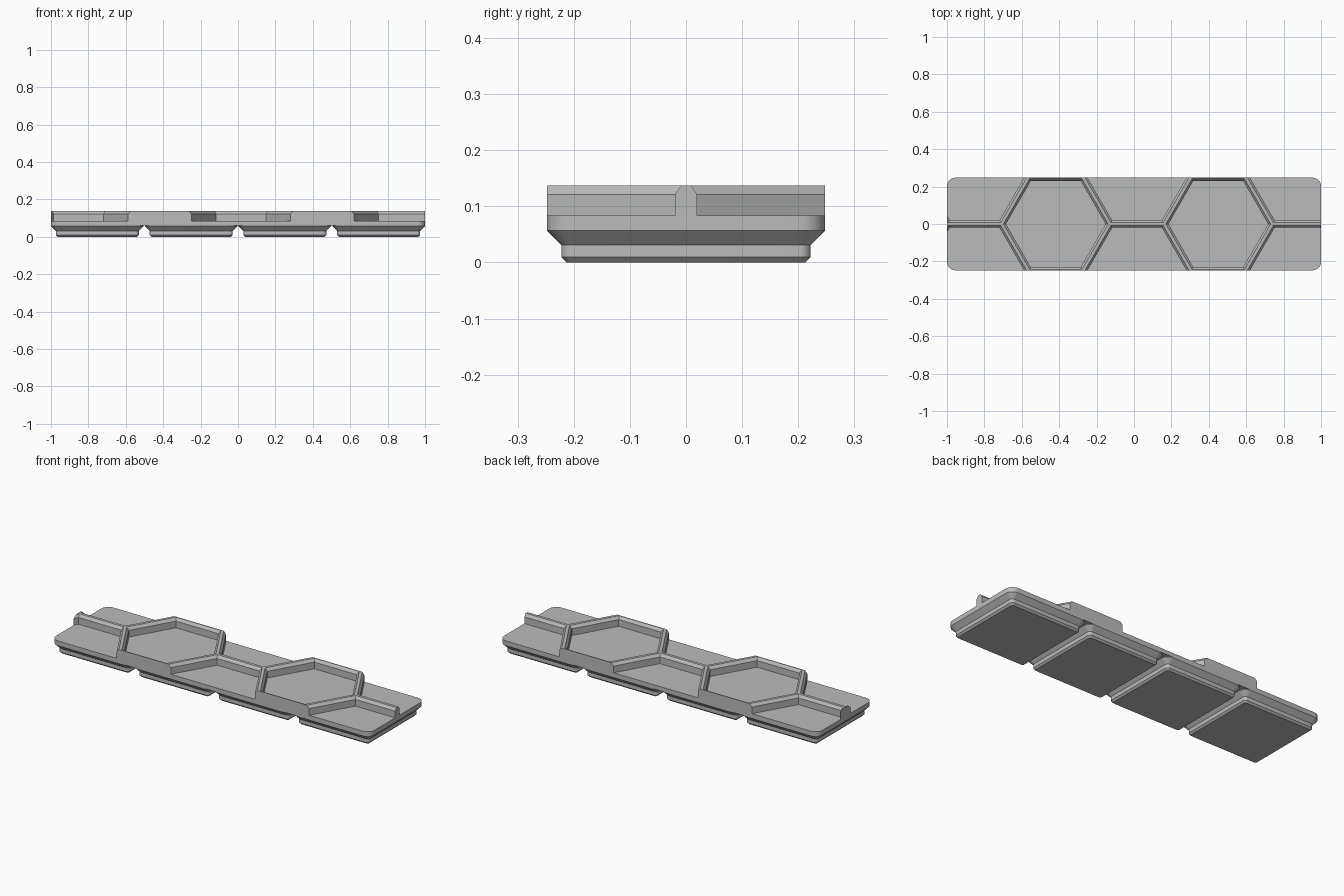
import bpy
import bmesh
import math

default_cube = bpy.data.objects.get("Cube")
if default_cube:
    bpy.data.objects.remove(default_cube, do_unlink=True)

# Single material
grey = bpy.data.materials.new("plain_grey")
grey.use_nodes = True
colour = (0.5, 0.5, 0.5, 1.0)
grey.diffuse_color = colour
grey.node_tree.nodes["Principled BSDF"].inputs["Base Color"].default_value = colour

# Main dimensions
CELL = 0.5015
HALF = 0.2478
RADIUS = 0.0448
FOOT_TOP, FLOOR, RIM = 0.0597, 0.0836, 0.1373
CHAMFER = 0.1215
HEX = 0.2895
RIDGE_HALF, CREST_HALF = 0.02, 0.008


def rounded_rect(hx, hy, r, steps=8):
    points = []
    for i, (sx, sy) in enumerate([(1, 1), (-1, 1), (-1, -1), (1, -1)]):
        for k in range(steps + 1):
            a = math.pi / 2 * (i + k / steps)
            points.append((sx * (hx - r) + r * math.cos(a),
                           sy * (hy - r) + r * math.sin(a)))
    return points


def hexagon(r):
    return [(r * math.cos(i * math.pi / 3), r * math.sin(i * math.pi / 3))
            for i in range(6)]


def loft(bm, sections, cx=0, cy=0):
    """Closed solid through a stack of (outline, z) sections."""
    rings = [[bm.verts.new((x + cx, y + cy, z)) for x, y in outline]
             for outline, z in sections]
    n = len(rings[0])
    for low, high in zip(rings, rings[1:]):
        for i in range(n):
            j = (i + 1) % n
            bm.faces.new((low[i], low[j], high[j], high[i]))
    bm.faces.new(rings[0][::-1])
    bm.faces.new(rings[-1])


def make_object(name, bm):
    bmesh.ops.recalc_face_normals(bm, faces=bm.faces)
    mesh = bpy.data.meshes.new(name)
    bm.to_mesh(mesh)
    bm.free()
    mesh.materials.append(grey)
    obj = bpy.data.objects.new(name, mesh)
    bpy.context.collection.objects.link(obj)
    return obj


def select_only(obj):
    bpy.ops.object.select_all(action='DESELECT')
    obj.select_set(True)
    bpy.context.view_layer.objects.active = obj


# Top plate, before the pockets are cut
bm = bmesh.new()
outline = rounded_rect(1.0, HALF, RADIUS)
loft(bm, [(outline, FOOT_TOP), (outline, RIM)])
plate = make_object("honeycomb_plate", bm)

# Hexagonal pockets with chamfered mouths leave the ridges standing
wall = hexagon(HEX - RIDGE_HALF / math.cos(math.pi / 6))
mouth = hexagon(HEX - CREST_HALF / math.cos(math.pi / 6))
bm = bmesh.new()
row = HEX * math.sqrt(3) / 2
for column in range(-1, 4):
    x = -0.418 + 1.5 * HEX * column
    for y in ([0] if column % 2 == 0 else [-row, row]):
        loft(bm, [(wall, FLOOR), (wall, CHAMFER), (mouth, RIM), (mouth, RIM + 0.02)], x, y)
cutter = make_object("pocket_cutter", bm)
cutter.hide_render = True

cut = plate.modifiers.new("pockets", 'BOOLEAN')
cut.operation = 'DIFFERENCE'
cut.solver = 'EXACT'
cut.object = cutter
select_only(plate)
bpy.ops.object.modifier_apply(modifier=cut.name)
bpy.data.objects.remove(cutter, do_unlink=True)
bpy.ops.object.shade_smooth_by_angle(angle=math.radians(30))

# Four stepped feet: (inset from the cell edge, height)
profile = [(0.0353, 0), (0.0257, 0.0095), (0.0257, 0.031), (0, 0.0567), (0, FOOT_TOP)]
for i in range(4):
    bm = bmesh.new()
    sections = [(rounded_rect(HALF - d, HALF - d, RADIUS - d), z) for d, z in profile]
    loft(bm, sections, (i - 1.5) * CELL)
    foot = make_object(f"foot_{i + 1}", bm)
    select_only(foot)
    bpy.ops.object.shade_smooth_by_angle(angle=math.radians(30))
